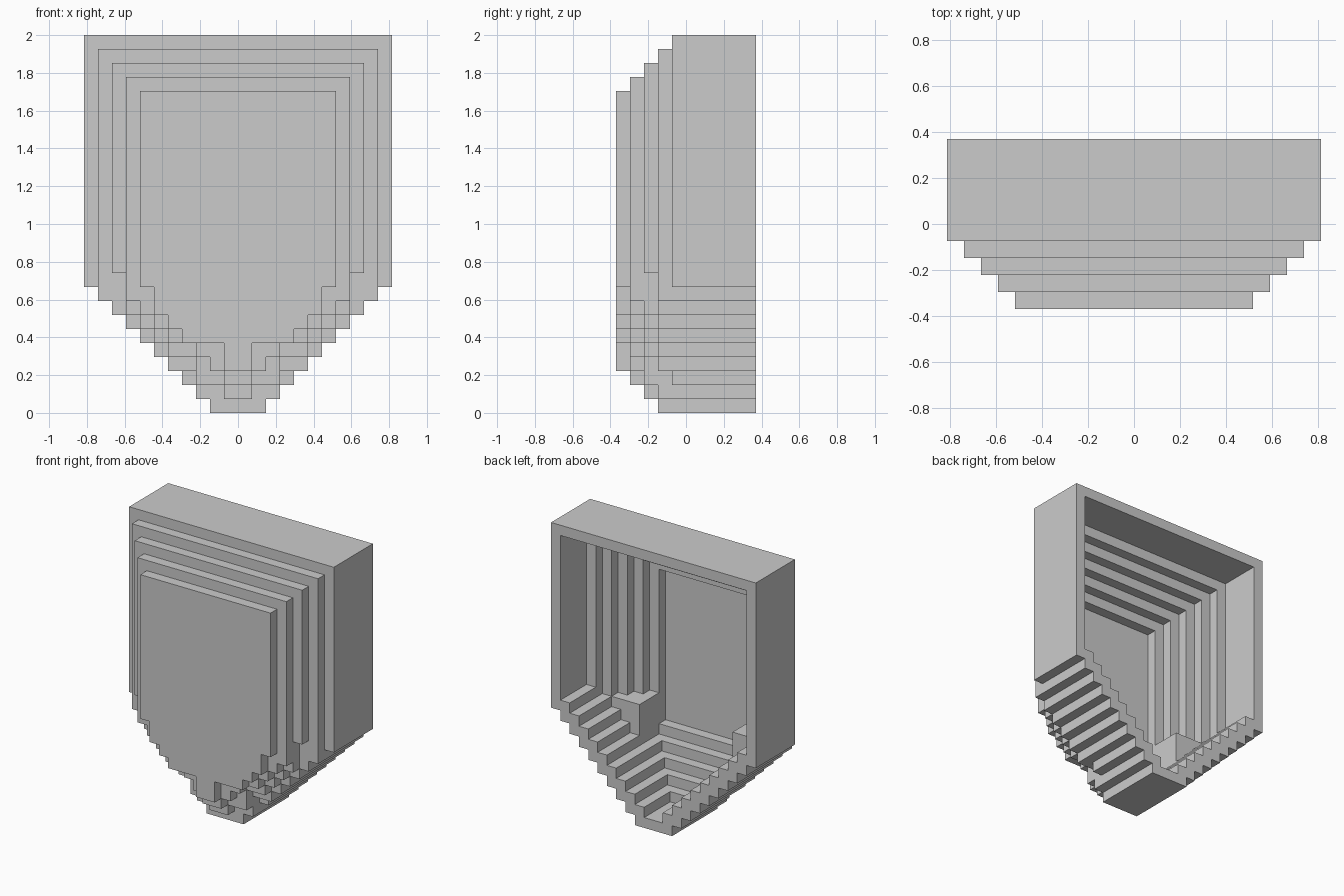
import bpy, bmesh, math
from mathutils import Vector

if "Cube" in bpy.data.objects:
    bpy.data.objects.remove(bpy.data.objects["Cube"])

U = 2 / 27            # one block
NX, NY, NZ = 22, 10, 27

# lower front corner: half-widths per level where the steps are irregular
LOWER = {
    0: {3: 1, 4: 1, 5: 4, 6: 5, 7: 6, 8: 6},
    1: {2: 1, 3: 2, 4: 3},
    2: {1: 1, 2: 3, 3: 3, 8: 8, 9: 8},
    3: {2: 3},
}


def outer(j, k):
    """Half-width of the outside at depth layer j (from front) and level k."""
    if j < 0 or k < max(0, 3 - j) or k >= min(23 + j, NZ):
        return 0
    wide = min(7 + j, 11, k + 2, k + j - 1 if j < 3 and k < 9 else 11)
    return LOWER.get(j, {}).get(k, wide)


def cavity(j, k):
    """Half-width of the hollow, open at the back."""
    if j < 1 or k < max(1, 7 - j) or k >= min(20 + j, 26):
        return 0
    wide = min(4 + j, 10, k)
    if k < 9 and j < 5:
        wide = min(wide, 5)
    return max(0, min(wide, outer(j, k) - 1, outer(j - 1, k), outer(j, k - 1)))


# collect the blocks of the shell
solid = set()
for j in range(NY):
    for k in range(NZ):
        for i in range(NX):
            d = abs(i - 10.5)
            if cavity(j, k) < d < outer(j, k):
                solid.add((i, j, k))

# skin the blocks with outside faces only, then merge flat areas
bm = bmesh.new()
verts = {}


def vert(p):
    if p not in verts:
        verts[p] = bm.verts.new(((p[0] - NX / 2) * U, (p[1] - NY / 2) * U, p[2] * U))
    return verts[p]


for cell in solid:
    for axis in range(3):
        for side in (0, 1):
            near = list(cell)
            near[axis] += 2 * side - 1
            if tuple(near) in solid:
                continue
            ring = []
            for a, b in ((0, 0), (1, 0), (1, 1), (0, 1)):
                p = list(cell)
                p[axis] += side
                p[(axis + 1) % 3] += a
                p[(axis + 2) % 3] += b
                ring.append(vert(tuple(p)))
            bm.faces.new(ring if side else ring[::-1])

bmesh.ops.dissolve_limit(bm, angle_limit=math.radians(1), verts=bm.verts[:], edges=bm.edges[:])
mesh = bpy.data.meshes.new("stepped_shell")
bm.to_mesh(mesh)
bm.free()
shell = bpy.data.objects.new("stepped_shell", mesh)
bpy.context.collection.objects.link(shell)
